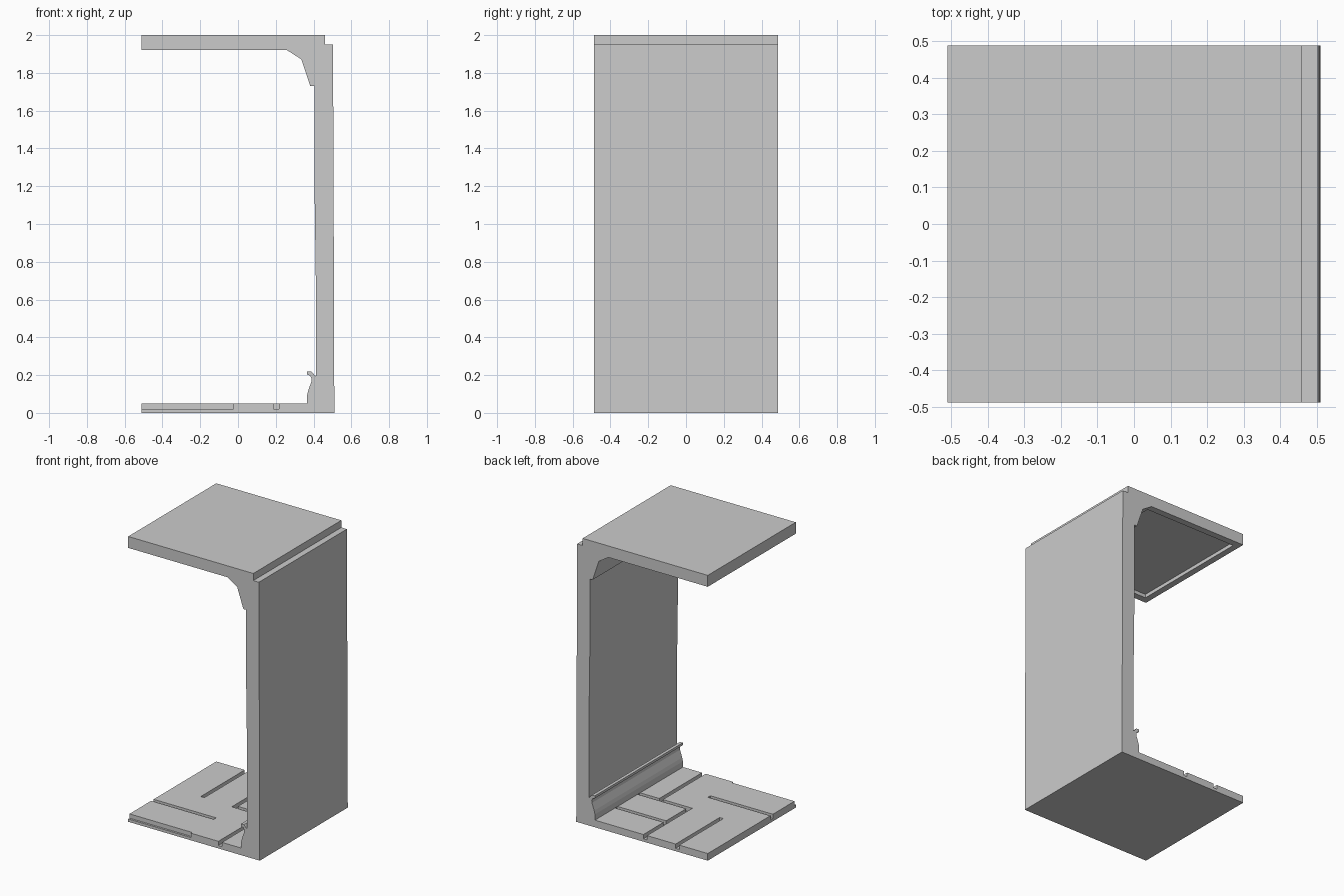
import bpy, bmesh

if "Cube" in bpy.data.objects:
    bpy.data.objects.remove(bpy.data.objects["Cube"])

Y0, Y1 = -0.4875, 0.4875


def extrude_profile(name, pts, y0=Y0, y1=Y1):
    """Extrude an (x, z) outline along y."""
    bm = bmesh.new()
    face = bm.faces.new([bm.verts.new((x, y0, z)) for x, z in pts])
    res = bmesh.ops.extrude_face_region(bm, geom=[face])
    verts = [v for v in res["geom"] if isinstance(v, bmesh.types.BMVert)]
    bmesh.ops.translate(bm, verts=verts, vec=(0, y1 - y0, 0))
    bmesh.ops.recalc_face_normals(bm, faces=bm.faces)
    mesh = bpy.data.meshes.new(name)
    bm.to_mesh(mesh)
    bm.free()
    obj = bpy.data.objects.new(name, mesh)
    bpy.context.collection.objects.link(obj)
    return obj


def box(name, x0, x1, y0, y1, z0, z1):
    return extrude_profile(name, [(x0, z0), (x1, z0), (x1, z1), (x0, z1)], y0, y1)


def cut(obj, cutter):
    """Subtract the cutter, then discard it."""
    cutter.hide_render = True
    mod = obj.modifiers.new("cut", "BOOLEAN")
    mod.operation = "DIFFERENCE"
    mod.solver = "EXACT"
    mod.object = cutter
    bpy.context.view_layer.objects.active = obj
    bpy.ops.object.modifier_apply(modifier=mod.name)
    bpy.data.objects.remove(cutter)


# Wall panel with its outer face leaning very slightly
extrude_profile("wall", [
    (0.37, 0), (0.51, 0), (0.508, 0.65), (0.503, 1.95), (0.46, 1.95),
    (0.405, 1.90), (0.405, 1.2), (0.412, 0.7), (0.412, 0.05), (0.37, 0.05)])

# Baseboard with a hooked rail on top
extrude_profile("baseboard", [
    (0.365, 0.05), (0.413, 0.05), (0.413, 0.195), (0.405, 0.2), (0.388, 0.22),
    (0.366, 0.22), (0.366, 0.203), (0.382, 0.197), (0.39, 0.18), (0.388, 0.165),
    (0.371, 0.115), (0.365, 0.09)])

# Ceiling slab with the angled corner bracket
ceiling = extrude_profile("ceiling", [
    (-0.51, 1.92), (0.26, 1.92), (0.335, 1.872), (0.383, 1.73), (0.406, 1.73),
    (0.406, 1.90), (0.46, 1.95), (0.46, 2.0), (-0.51, 2.0)])
cut(ceiling, box("ceiling_recess", -0.465, 0.255, -0.44, 0.44, 1.85, 1.945))

# Floor plate with panel seams
floor = box("floor", -0.51, 0.37, Y0, Y1, 0, 0.05)
W = 0.014
seams = [
    (-0.6, -0.025, -0.22 - W, -0.22 + W),
    (-0.275 - W, -0.275 + W, 0.0, 0.6),
    (-0.025 - W, -0.025 + W, -W, 0.6),
    (-0.03, 0.45, -W, W),
    (-0.03, 0.45, 0.25 - W, 0.25 + W),
    (0.203 - W, 0.203 + W, -0.6, 0.0),
    (-0.6, -0.025, -0.6, Y0 + W),
]
for i, (x0, x1, y0, y1) in enumerate(seams):
    cut(floor, box(f"seam_{i}", x0, x1, y0, y1, 0.02, 0.1))
